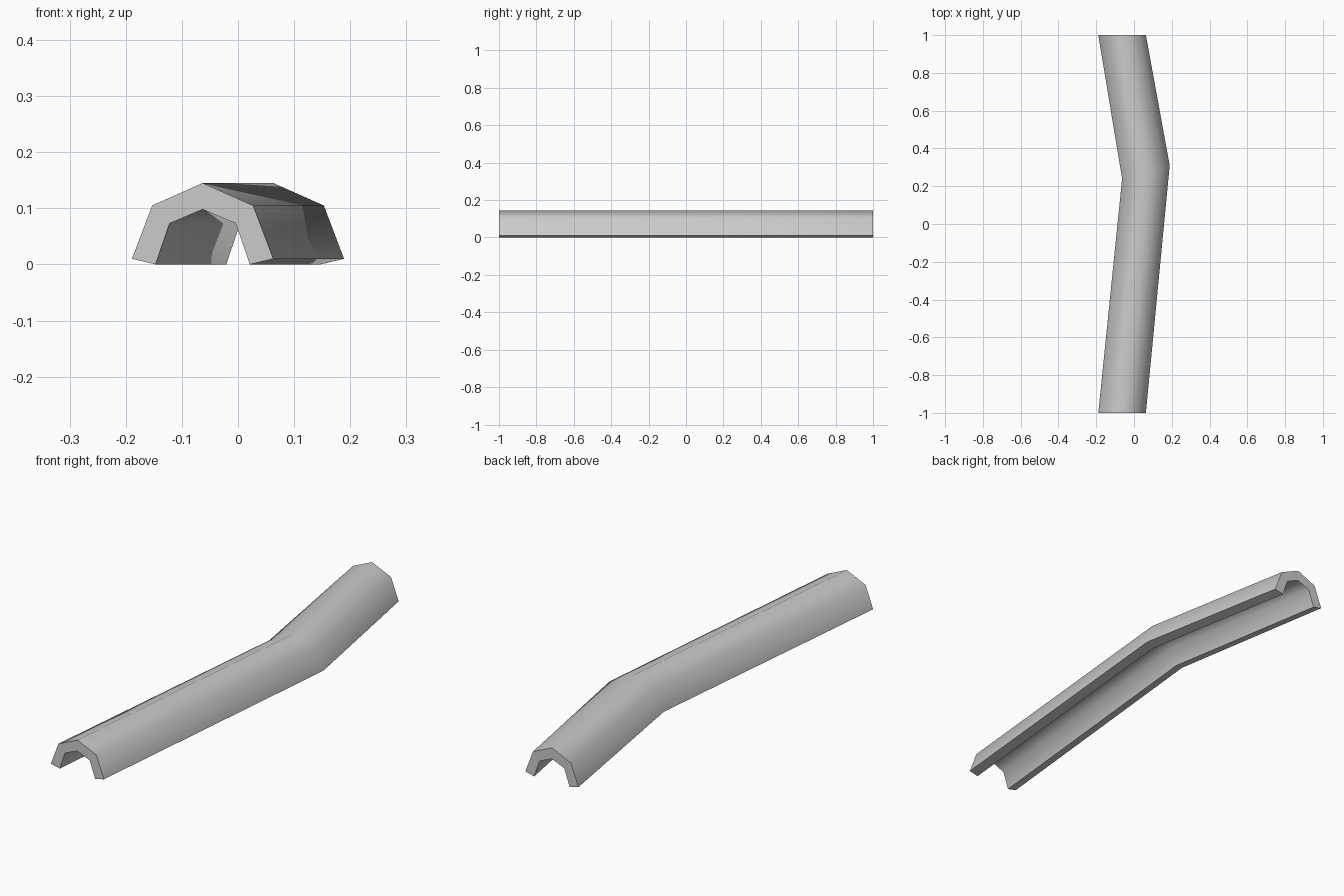
import bpy, bmesh

cube = bpy.data.objects.get("Cube")
if cube:
    bpy.data.objects.remove(cube, do_unlink=True)

# Plain grey material
grey = bpy.data.materials.new("light grey")
grey.use_nodes = True
colour = (0.6, 0.6, 0.6, 1)
grey.diffuse_color = colour
grey.node_tree.nodes["Principled BSDF"].inputs["Base Color"].default_value = colour

# Half of the arched channel section, mirrored into a closed outline
outer = [(0.126, 0.01), (0.09, 0.105)]
inner = [(0.059, 0.073), (0.084, 0.0)]
outline = ([(-x, z) for x, z in outer] + [(0, 0.145)]
           + [(x, z) for x, z in reversed(outer)]
           + [(x, z) for x, z in reversed(inner)] + [(0, 0.098)]
           + [(-x, z) for x, z in inner])

# Stations along the bent path: centre x, centre y, mitre slope
stations = [(-0.063, -1, 0), (0.063, 0.275, 0.28), (-0.063, 1, 0)]

bm = bmesh.new()
rings = [[bm.verts.new((cx + x, cy + slope * x, z)) for x, z in outline]
         for cx, cy, slope in stations]
count = len(outline)
for a, b in zip(rings, rings[1:]):
    for i in range(count):
        j = (i + 1) % count
        bm.faces.new((a[i], a[j], b[j], b[i]))

# End caps
bm.faces.new(rings[0])
bm.faces.new(rings[-1])
bmesh.ops.recalc_face_normals(bm, faces=bm.faces)
mesh = bpy.data.meshes.new("bent_channel")
bm.to_mesh(mesh)
bm.free()
mesh.materials.append(grey)
channel = bpy.data.objects.new("bent_channel", mesh)
bpy.context.collection.objects.link(channel)

# Smooth arch with sharp ends and lower rims
bpy.ops.object.select_all(action='DESELECT')
channel.select_set(True)
bpy.context.view_layer.objects.active = channel
bpy.ops.object.shade_smooth_by_angle(angle=1.05)
